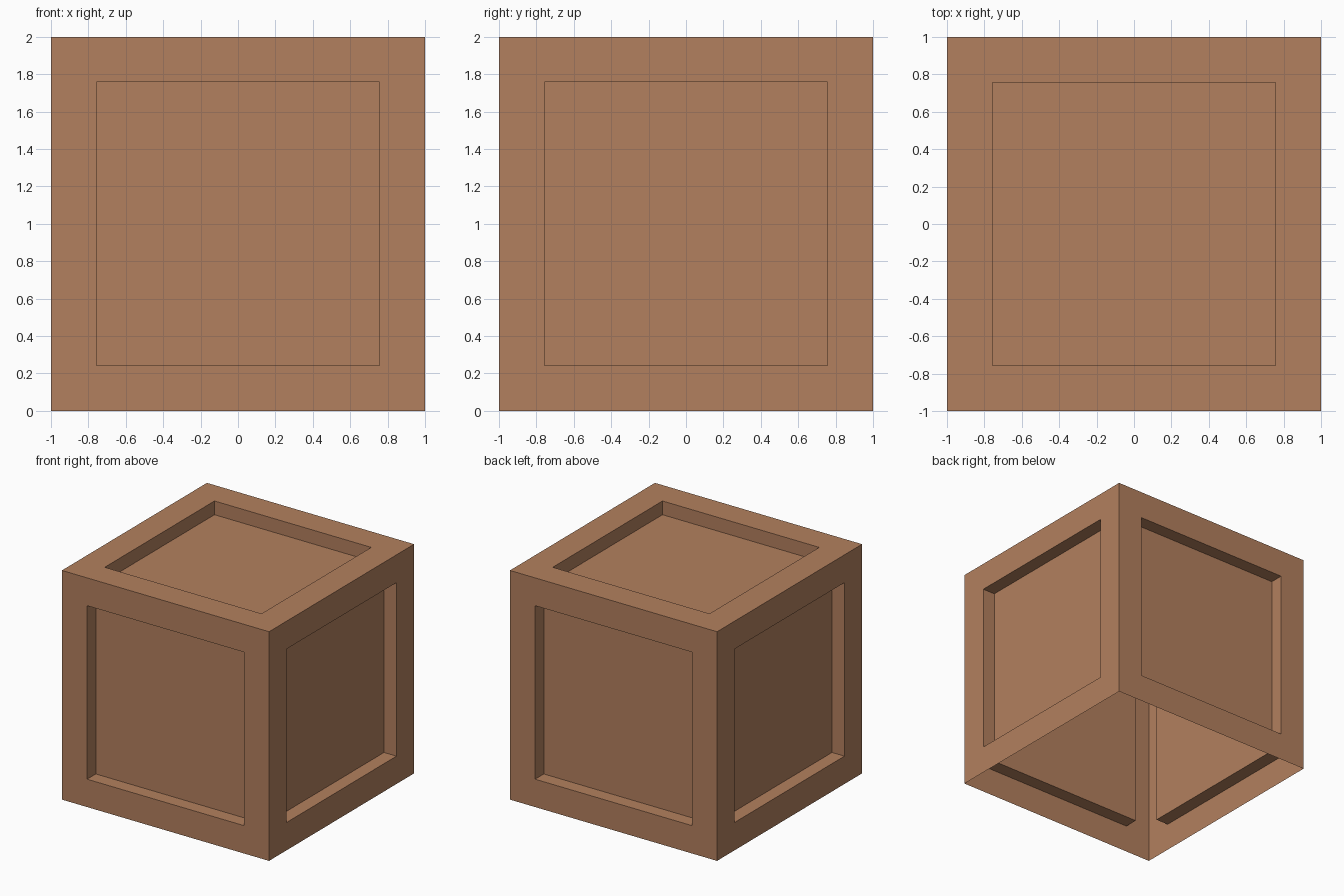
import bpy
import bmesh
from mathutils import Matrix

default_cube = bpy.data.objects.get("Cube")
if default_cube:
    bpy.data.objects.remove(default_cube, do_unlink=True)

SIZE = 2.0
BORDER = 0.243   # width of the frame around each panel
RECESS = 0.12    # depth of the sunken panels

# Single wood colour
wood = bpy.data.materials.new("brown_wood")
wood.use_nodes = True
colour = (0.45, 0.216, 0.112, 1.0)
wood.diffuse_color = colour
wood.node_tree.nodes["Principled BSDF"].inputs["Base Color"].default_value = colour

# Hollow shell: a box with an open underside
bm = bmesh.new()
bmesh.ops.create_cube(bm, size=SIZE, matrix=Matrix.Translation((0, 0, SIZE / 2)))
bm.normal_update()
underside = [f for f in bm.faces if f.normal.z < -0.5]
bmesh.ops.delete(bm, geom=underside, context="FACES_ONLY")

# Frame each remaining side, then sink its panel straight inward
panels = list(bm.faces)
bmesh.ops.inset_individual(bm, faces=panels, thickness=BORDER, use_even_offset=True)
bm.normal_update()
bmesh.ops.inset_individual(bm, faces=panels, thickness=0.0, depth=-RECESS)
bm.normal_update()

mesh = bpy.data.meshes.new("crate")
bm.to_mesh(mesh)
bm.free()
mesh.materials.append(wood)
crate = bpy.data.objects.new("crate", mesh)
bpy.context.collection.objects.link(crate)
